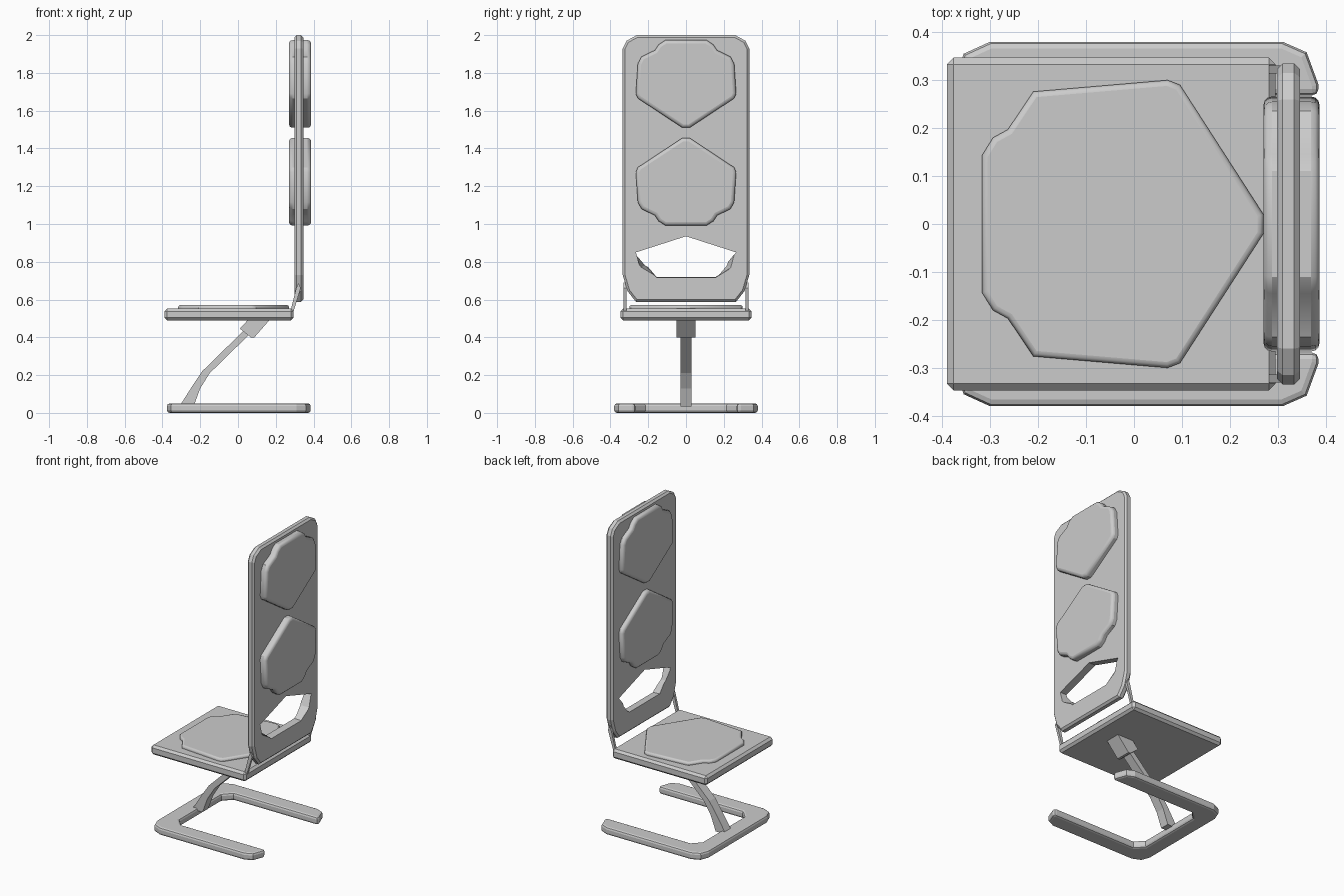
import bpy, bmesh, math

if "Cube" in bpy.data.objects:
    bpy.data.objects.remove(bpy.data.objects["Cube"])

AXES = {
    'x': lambda u, v, d: (d, u, v),
    'y': lambda u, v, d: (u, d, v),
    'z': lambda u, v, d: (u, v, d),
}


def loft(name, axis, low, lo, hi, high=None, bevel=0.0, segments=1, smooth=False):
    """Solid between an outline at depth lo and an outline at depth hi."""
    put = AXES[axis]
    high = high or low
    bm = bmesh.new()
    a = [bm.verts.new(put(u, v, lo)) for u, v in low]
    b = [bm.verts.new(put(u, v, hi)) for u, v in high]
    n = len(a)
    bm.faces.new(a)
    bm.faces.new(b)
    for i in range(n):
        bm.faces.new((a[i], a[(i + 1) % n], b[(i + 1) % n], b[i]))
    bmesh.ops.recalc_face_normals(bm, faces=bm.faces)
    mesh = bpy.data.meshes.new(name)
    bm.to_mesh(mesh)
    bm.free()
    ob = bpy.data.objects.new(name, mesh)
    bpy.context.collection.objects.link(ob)
    if bevel:
        mod = ob.modifiers.new("edge_bevel", 'BEVEL')
        mod.width, mod.segments = bevel, segments
        mod.limit_method, mod.angle_limit = 'ANGLE', math.radians(75)
    if smooth:
        bpy.ops.object.select_all(action='DESELECT')
        ob.select_set(True)
        bpy.context.view_layer.objects.active = ob
        bpy.ops.object.shade_smooth_by_angle(angle=math.radians(32))
    return ob


def mirror_u(half):
    return half + [(-u, v) for u, v in reversed(half)]


def mirror_v(half):
    return half + [(u, -v) for u, v in reversed(half)]


# U-shaped floor base, open towards the back
base = mirror_v([(-0.27, 0.215), (-0.22, 0.268), (0.385, 0.268), (0.385, 0.29),
                 (0.36, 0.358), (0.31, 0.38), (-0.30, 0.38), (-0.355, 0.355),
                 (-0.376, 0.30)])
loft("base", 'z', base, 0.004, 0.05, bevel=0.014, segments=2)

# Curved stem and the bracket under the seat
stem = [(-0.31, 0.035), (-0.24, 0.145), (-0.19, 0.22), (0.04, 0.445),
        (0.07, 0.425), (-0.15, 0.21), (-0.20, 0.13), (-0.235, 0.035)]
loft("stem", 'y', stem, -0.03, 0.03)
bracket = [(0.01, 0.446), (0.055, 0.495), (0.17, 0.495), (0.085, 0.398), (0.07, 0.398)]
loft("stem_bracket", 'y', bracket, -0.05, 0.05)

# Seat board and its raised pad
board = mirror_v([(-0.39, 0.347), (0.295, 0.347)])
loft("seat", 'z', board, 0.49, 0.552, bevel=0.014)
seat_pad = mirror_v([(0.27, 0.02), (0.096, 0.29), (0.07, 0.30), (-0.21, 0.276),
                     (-0.263, 0.197), (-0.294, 0.18), (-0.317, 0.143)])
loft("seat_pad", 'z', seat_pad, 0.53, 0.571, bevel=0.012, segments=3, smooth=True)

# Tall back panel
panel = mirror_u([(0.265, 0.588), (0.31, 0.645), (0.335, 0.73), (0.335, 1.93),
                  (0.315, 1.97), (0.26, 2.0)])
back = loft("back_panel", 'x', panel, 0.298, 0.346, bevel=0.012)

# Hand opening: straight lower sides in front, stepped ones behind
hole_front = mirror_u([(0.155, 0.72), (0.21, 0.785), (0.265, 0.85), (0.0001, 0.935)])
hole_back = mirror_u([(0.155, 0.715), (0.243, 0.768), (0.265, 0.85), (0.0001, 0.935)])
cutter = loft("opening_cutter", 'x', hole_front, 0.28, 0.36, hole_back)
cutter.hide_render = True
cutter.hide_viewport = True
cut = back.modifiers.new("opening", 'BOOLEAN')
cut.operation, cut.solver, cut.object = 'DIFFERENCE', 'EXACT', cutter

# Two back pads, the lower one an upside-down copy of the upper one
pad = [(0.02, 1.51), (0.255, 1.665), (0.266, 1.69), (0.255, 1.85),
       (0.236, 1.885), (0.165, 1.92), (0.145, 1.95), (0.11, 1.973)]
for name, half in (("upper_back_pad", pad),
                   ("lower_back_pad", [(u, 2.965 - v) for u, v in pad])):
    loft(name, 'x', mirror_u(half), 0.27, 0.387, bevel=0.018, segments=3, smooth=True)

# Side links joining the seat to the back panel
link = [(0.278, 0.54), (0.295, 0.54), (0.332, 0.66), (0.32, 0.69), (0.308, 0.66)]
for side, s in (("left", 1), ("right", -1)):
    loft(side + "_link", 'y', link, s * 0.314, s * 0.33)

# Stand the base on the ground
for ob in bpy.context.collection.objects:
    if ob.name == "base":
        for v in ob.data.vertices:
            v.co.z = max(0.0, v.co.z - 0.004) if v.co.z < 0.02 else v.co.z
